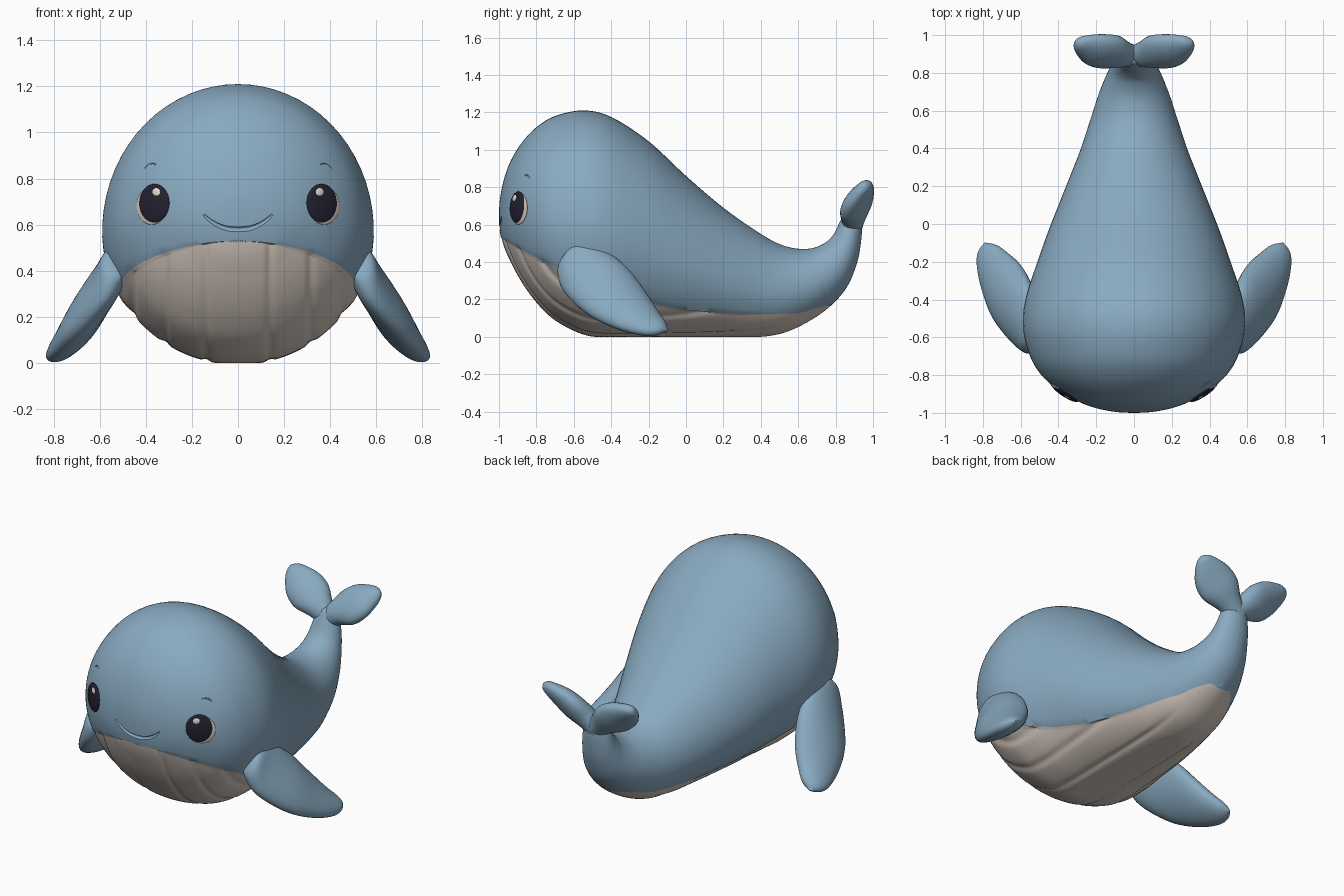
import bpy, bmesh, math
from mathutils import Vector
from mathutils.bvhtree import BVHTree

cube = bpy.data.objects.get("Cube")
if cube:
    bpy.data.objects.remove(cube, do_unlink=True)


def material(name, rgb):
    m = bpy.data.materials.new(name)
    m.use_nodes = True
    m.diffuse_color = (*rgb, 1)
    m.node_tree.nodes["Principled BSDF"].inputs["Base Color"].default_value = (*rgb, 1)
    return m


blue = material("skin blue", (.25, .40, .53))
beige = material("belly beige", (.67, .59, .53))
navy = material("eye navy", (.016, .015, .03))
white = material("eye highlight", (.85, .80, .72))


def spline(rows, steps):
    """Smooth curve through rows of numbers."""
    rows = [Vector(r) for r in rows]
    out = []
    for i in range(len(rows) - 1):
        p0, p1, p2 = rows[max(i - 1, 0)], rows[i], rows[i + 1]
        p3 = rows[min(i + 2, len(rows) - 1)]
        for s in range(steps):
            t = s / steps
            out.append(p1 + (p2 - p0) * t / 2 + (p0 * 2 - p1 * 5 + p2 * 4 - p3) * t * t / 2
                       + (p1 * 3 - p0 - p2 * 3 + p3) * t ** 3 / 2)
    return out + [rows[-1]]


def select_only(ob):
    bpy.ops.object.select_all(action='DESELECT')
    ob.select_set(True)
    bpy.context.view_layer.objects.active = ob


def smooth(ob):
    select_only(ob)
    bpy.ops.object.shade_smooth_by_angle(angle=math.radians(40))


def loft(name, rings, mats, rule=lambda i, j: 0):
    """Skin closed rings of points and cap both ends."""
    bm = bmesh.new()
    vs = [[bm.verts.new((p[0], p[1], max(p[2], 0))) for p in ring] for ring in rings]
    n = len(vs[0])
    for i in range(len(vs) - 1):
        for j in range(n):
            k = (j + 1) % n
            f = bm.faces.new((vs[i][j], vs[i][k], vs[i + 1][k], vs[i + 1][j]))
            f.material_index = rule(i, j)
    bm.faces.new(vs[0])
    bm.faces.new(vs[-1][::-1])
    bmesh.ops.recalc_face_normals(bm, faces=bm.faces)
    me = bpy.data.meshes.new(name)
    bm.to_mesh(me)
    bm.free()
    for m in mats:
        me.materials.append(m)
    ob = bpy.data.objects.new(name, me)
    bpy.context.collection.objects.link(ob)
    return ob


# Body stations: top y, top z, bottom y, bottom z, half width
stations = [
    (-1, .655, -1, .635, .01), (-.995, .735, -.995, .56, .095), (-.975, .835, -.975, .48, .2),
    (-.94, .935, -.94, .40, .295), (-.88, 1.035, -.88, .29, .40), (-.8, 1.12, -.8, .18, .49),
    (-.7, 1.18, -.7, .085, .55), (-.55, 1.21, -.55, .01, .588), (-.4, 1.175, -.4, -.01, .575),
    (-.2, 1.045, -.2, -.01, .512), (0, .86, 0, -.01, .44), (.2, .69, .2, -.01, .36),
    (.4, .55, .38, -.005, .285), (.53, .485, .55, .03, .235), (.65, .47, .73, .13, .185),
    (.74, .5, .85, .25, .14), (.79, .55, .91, .38, .11), (.825, .62, .935, .5, .088),
    (.85, .665, .94, .6, .06), (.88, .675, .925, .655, .015)]
# Upper edge of the belly: y, z
belly_line = [(-1, .535), (-.97, .518), (-.85, .45), (-.7, .37), (-.5, .28), (-.2, .18),
              (0, .14), (.3, .12), (.6, .125), (.77, .17), (.8, .1), (2, -1)]
pleats = (.14, .32, .46)
BACK, BELLY = 22, 40


def edge_z(y):
    for (a, za), (b, zb) in zip(belly_line, belly_line[1:]):
        if y <= b:
            return za + (zb - za) * (y - a) / (b - a)
    return -1


rings, has_belly = [], []
for ty, tz, by, bz, w in spline(stations, 9):
    top, bottom = Vector((0, ty, tz)), Vector((0, by, bz))
    mid = bottom.lerp(top, .47)

    def point(a):
        c = math.cos(a)
        arm = (top - mid) * c if c > 0 else (bottom - mid) * -c
        return mid + arm + Vector((w * math.sin(a), 0, 0))

    cut = math.pi
    while cut > .8 and point(cut).z < edge_z(point(cut).y):
        cut -= .004
    painted = cut < math.pi - .03
    cut = min(cut, math.pi - .03)
    half = [point(cut * j / BACK) for j in range(BACK)]
    for j in range(BELLY + 1):
        p = point(cut + (math.pi - cut) * j / BELLY)
        if painted and j:  # slightly recessed belly with lengthwise pleats
            fade = min(1, max(0, (.6 - p.y) * 3))
            dent = .006 + .02 * sum(math.exp(-((p.x - k) / .016) ** 2) for k in pleats)
            core = Vector((0, max(p.y, -.5), .45))
            p = p.lerp(core, fade * dent)
        half.append(p)
    rings.append(half + [Vector((-p.x, p.y, p.z)) for p in half[-2:0:-1]])
    has_belly.append(painted)


def body_colour(i, j):
    j = min(j, 2 * (BACK + BELLY) - 1 - j)
    return int(j >= BACK and has_belly[i] and has_belly[i + 1])


body = loft("body", rings, [blue, beige], body_colour)
bm = bmesh.new()
bm.from_mesh(body.data)
skin = BVHTree.FromBMesh(bm)
bm.free()


def on_face(x, z):
    hit, normal, _, _ = skin.ray_cast(Vector((x, -3, z)), Vector((0, 1, 0)))
    return hit, normal


def carve(name, path, radius):
    """Cut a groove in the body along x, z points on the face."""
    pts = [on_face(x, z)[0] for x, z in path]
    tube = []
    for i, p in enumerate(pts):
        along = (pts[min(i + 1, len(pts) - 1)] - pts[max(i - 1, 0)]).normalized()
        u = along.cross(Vector((0, 1, 0))).normalized()
        v = along.cross(u)
        r = radius * (.3 + .7 * math.sin(math.pi * i / (len(pts) - 1)) ** .5)
        tube.append([p + (u * math.cos(a) + v * math.sin(a)) * r
                     for a in (math.tau * k / 10 for k in range(10))])
    cutter = loft(name, tube, [blue])
    cutter.hide_render = True
    mod = body.modifiers.new(name, 'BOOLEAN')
    mod.operation, mod.solver, mod.object = 'DIFFERENCE', 'EXACT', cutter
    select_only(body)
    bpy.ops.object.modifier_apply(modifier=name)
    bpy.data.objects.remove(cutter, do_unlink=True)


# Smile and brows
span = [i / 12 - 1 for i in range(25)]
carve("smile_groove", [(.15 * t, .58 + .065 * abs(t) ** 2.4) for t in span], .011)
for s in (-1, 1):
    carve("brow_groove", [(s * (.38 + .025 * t), .862 - .01 * t * t - .008 * t) for t in span], .004)
smooth(body)


def leaf(name, rows, root_chord, tip_chord, side):
    """Twisting fin from rows of centre x, y, z, half chord, half thickness."""
    path = spline(rows, 6)
    axis = Vector(rows[-1][:3]) - Vector(rows[0][:3])
    fin = []
    for i, (x, y, z, c, t) in enumerate(path):
        chord = Vector(root_chord).lerp(Vector(tip_chord), i / (len(path) - 1)).normalized()
        normal = axis.cross(chord).normalized()
        ring = [Vector((x, y, z)) + chord * max(c, .002) * math.cos(a)
                + normal * max(t, .002) * math.sin(a)
                for a in (math.tau * k / 28 for k in range(28))]
        fin.append([(side * p.x, p.y, p.z) for p in ring])
    smooth(loft(name, fin, [blue]))


flipper = [(.5, -.64, .435, .03, .02), (.535, -.63, .42, .09, .055), (.565, -.56, .36, .155, .07),
           (.64, -.42, .245, .18, .078), (.7, -.29, .14, .15, .068), (.752, -.19, .07, .1, .05),
           (.775, -.135, .045, .06, .034), (.788, -.1, .035, .004, .004)]
fluke = [(-.02, .89, .58, .05, .05), (.05, .895, .64, .075, .062), (.13, .91, .695, .115, .066),
         (.2, .925, .745, .11, .058), (.26, .945, .785, .075, .043), (.295, .958, .81, .04, .028),
         (.31, .962, .82, .004, .004)]

for s, label in ((1, "left"), (-1, "right")):
    leaf(label + "_flipper", flipper, (.2, .6, .8), (-1.3, .5, .55), s)
    leaf(label + "_fluke", fluke, (-.58, .6, .54), (-.58, .6, .54), s)

    # Eye layers: part, offset out, offset up, offset forward, half sizes, colour
    hit, normal = on_face(s * .368, .69)
    turn = normal.to_track_quat('Z', 'Y')
    for part, out, up, lift, size, mat in (
            ("eyeball", .008, -.006, -.004, (.08, .084, .013), beige),
            ("iris", -.003, .002, -.002, (.078, .085, .017), navy),
            ("glint", -.02, .05, .009, (.021, .019, .006), white)):
        bpy.ops.mesh.primitive_uv_sphere_add(segments=32, ring_count=16, radius=1)
        ob = bpy.context.object
        ob.name = label + "_" + part
        ob.rotation_mode = 'QUATERNION'
        ob.rotation_quaternion = turn
        ob.location = hit + turn @ Vector((s * out, up, lift))
        ob.scale = size
        ob.data.materials.append(mat)
        smooth(ob)
